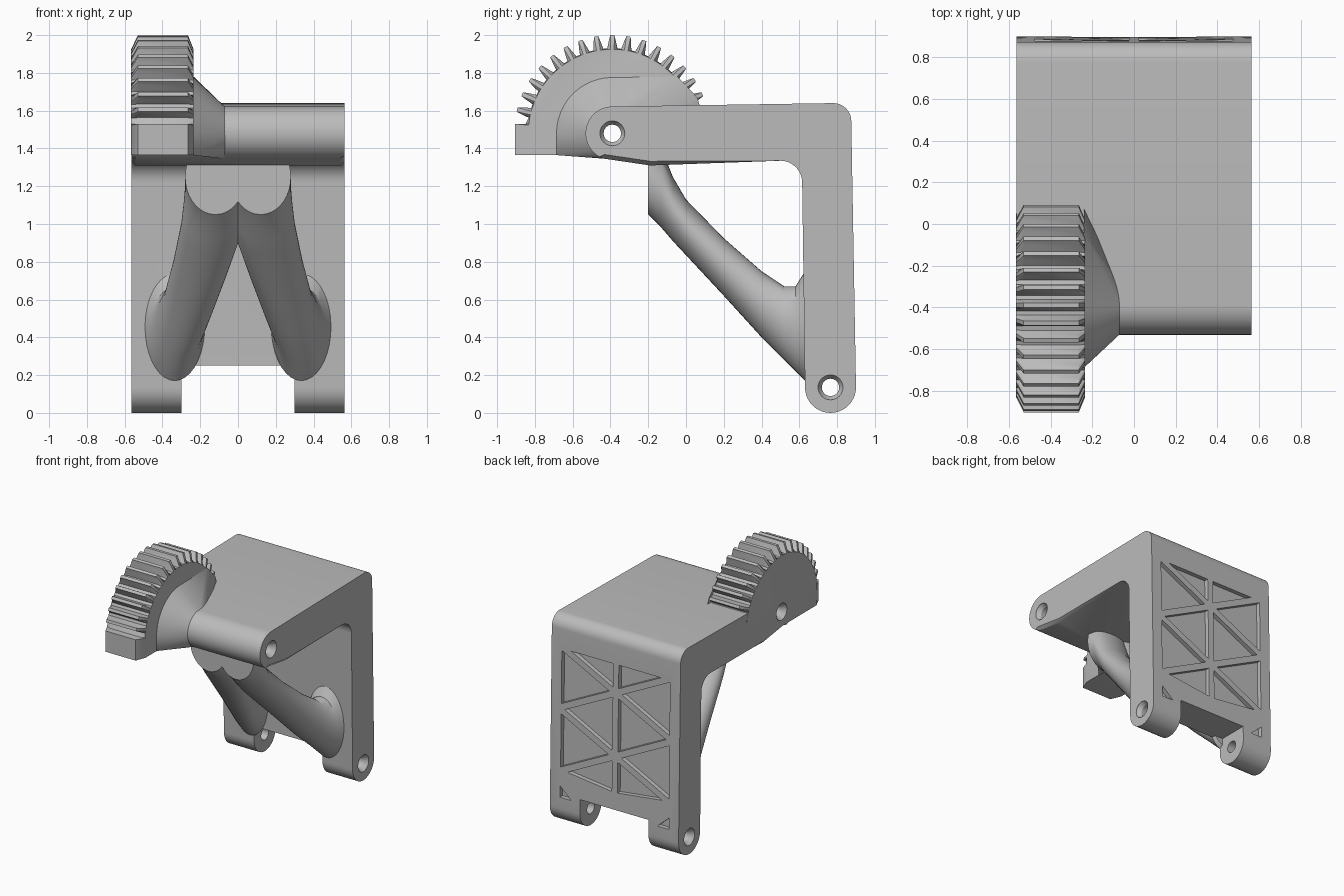
import bpy
import bmesh
from math import cos, sin, radians, hypot, dist
from mathutils import Vector

if "Cube" in bpy.data.objects:
    bpy.data.objects.remove(bpy.data.objects["Cube"], do_unlink=True)

grey = bpy.data.materials.new("light_grey")
grey.use_nodes = True
grey.diffuse_color = (0.5, 0.5, 0.5, 1)
grey.node_tree.nodes["Principled BSDF"].inputs["Base Color"].default_value = (0.5, 0.5, 0.5, 1)

HALF = 0.565                 # half width
PIVOT = (-0.39, 1.48)        # upper hinge axis (y, z)
FOOT = (0.765, 0.135)        # lower hinge axis (y, z)


def arc(centre, r, a0, a1, n):
    angles = [radians(a0 + (a1 - a0) * i / n) for i in range(n + 1)]
    return [(centre[0] + r * cos(a), centre[1] + r * sin(a)) for a in angles]


def at_x(points, x):
    return [(x, y, z) for y, z in points]


def loft(bm, rings):
    """Skin a closed solid through matching rings of points."""
    loops = [[bm.verts.new(p) for p in ring] for ring in rings]
    n = len(loops[0])
    for a, b in zip(loops, loops[1:]):
        for i in range(n):
            j = (i + 1) % n
            bm.faces.new((a[i], a[j], b[j], b[i]))
    return bm.faces.new(loops[0]), bm.faces.new(loops[-1])


def make(name, bm):
    bmesh.ops.recalc_face_normals(bm, faces=bm.faces[:])
    mesh = bpy.data.meshes.new(name)
    bm.to_mesh(mesh)
    bm.free()
    mesh.materials.append(grey)
    obj = bpy.data.objects.new(name, mesh)
    bpy.context.collection.objects.link(obj)
    return obj


def activate(obj):
    bpy.ops.object.select_all(action="DESELECT")
    obj.select_set(True)
    bpy.context.view_layer.objects.active = obj


def cut(obj, cutter):
    mod = obj.modifiers.new("cut", "BOOLEAN")
    mod.operation, mod.solver, mod.object = "DIFFERENCE", "EXACT", cutter
    activate(obj)
    bpy.ops.object.modifier_apply(modifier=mod.name)


# Bracket: L-shaped profile with rounded hinge ends and chamfered sides
profile = (arc(FOOT, 0.135, 180, 360, 20)
           + arc((0.78, 1.545), 0.095, 0, 90, 10)
           + arc(PIVOT, 0.142, 90, 250, 20)
           + [(-0.19, 1.31)]
           + arc((0.5, 1.22), 0.115, 90, 0, 10))
bm = bmesh.new()
caps = loft(bm, [at_x(profile, -HALF), at_x(profile, HALF)])
rim = [e for f in caps for e in f.edges]
bmesh.ops.bevel(bm, geom=rim, offset=0.022, segments=1, affect="EDGES")
bracket = make("bracket", bm)

# Gear sector: teeth with bevelled ends, plus a solid stop block
PITCH, ROOT, TIP = 9.5, 0.45, 0.52
sector = [(-0.35, 1.365), (0.05, 1.5)]
for k in range(-8, 9):
    mid = 90 + k * PITCH
    for off, r in ((-0.36, ROOT), (-0.23, 0.49), (-0.13, TIP),
                   (0.13, TIP), (0.23, 0.49), (0.36, ROOT)):
        sector += arc(PIVOT, r, mid + off * PITCH, 0, 1)[:1]
sector += [(-0.85, 1.53), (-0.905, 1.53), (-0.905, 1.365)]


def clamp(points, limit):
    out = []
    for y, z in points:
        dy, dz = y - PIVOT[0], z - PIVOT[1]
        s = min(1, limit / hypot(dy, dz))
        out.append((PIVOT[0] + dy * s, z if z < 1.4 else PIVOT[1] + dz * s))
    return out


bm = bmesh.new()
face_ring = clamp(sector, 0.445)
loft(bm, [at_x(face_ring, -0.566), at_x(sector, -0.53),
          at_x(sector, -0.265), at_x(face_ring, -0.235)])
gear = make("gear_sector", bm)

# Tapered shoulder between gear and hinge barrel
bm = bmesh.new()
wide = arc(PIVOT, 0.3, 90, 180, 24) + [(-0.69, 1.365), (-0.3, 1.365),
                                       (-0.05, 1.785), (0.06, 1.67), (0.08, 1.6)]
for p in at_x(wide, -0.24) + at_x(arc(PIVOT, 0.137, 0, 352, 44), -0.065):
    bm.verts.new(p)
hull = bmesh.ops.convex_hull(bm, input=bm.verts[:])
junk = {v for v in hull["geom_interior"] if isinstance(v, bmesh.types.BMVert)}
bmesh.ops.delete(bm, geom=list(junk), context="VERTS")
shoulder = make("gear_shoulder", bm)

# Forked strut: (y, centre x, half width, bottom z, top z) of each oval section
sections = [(-0.2, 0.12, 0.16, 1.05, 1.45),
            (-0.13, 0.12, 0.16, 0.98, 1.40),
            (-0.07, 0.13, 0.16, 0.91, 1.25),
            (0, 0.14, 0.162, 0.835, 1.13),
            (0.2, 0.2, 0.145, 0.62, 0.925),
            (0.4, 0.265, 0.13, 0.40, 0.75),
            (0.52, 0.31, 0.13, 0.28, 0.67),
            (0.58, 0.325, 0.14, 0.22, 0.67),
            (0.63, 0.335, 0.16, 0.17, 0.75),
            (0.66, 0.335, 0.16, 0.19, 0.75)]
legs = []
for side, name in ((1, "left_strut_leg"), (-1, "right_strut_leg")):
    bm = bmesh.new()
    rings = []
    for y, cx, rx, low, high in sections:
        oval = arc((0, 0), 1, 0, 350, 35)
        rings.append([(side * (cx + rx * u), y, (low + high) / 2 + (high - low) / 2 * v)
                      for u, v in oval])
    loft(bm, rings)
    legs.append(make(name, bm))

# Hinge holes with countersunk ends
bm = bmesh.new()
for axis in (PIVOT, FOOT):
    steps = ((-0.62, 0.066), (-0.56, 0.066), (-0.53, 0.046),
             (0.53, 0.046), (0.56, 0.066), (0.62, 0.066))
    loft(bm, [at_x(arc(axis, r, 0, 348.75, 31), x) for x, r in steps])
holes = make("hinge_hole_cutter", bm)

# Gap between the feet
bm = bmesh.new()
slot = [(0.4, -0.1), (1.1, -0.1), (1.1, 0.25), (0.4, 0.25)]
loft(bm, [at_x(slot, -0.3), at_x(slot, 0.3)])
gap = make("foot_gap_cutter", bm)

# Triangular pockets on the back, leaving a truss of ribs
bm = bmesh.new()


def back_y(z):
    return 0.9 - 0.0177 * (z - 0.135)


def pocket(tri, rib):
    a, b, c = (Vector(p) for p in tri)
    la, lb, lc = dist(b, c), dist(c, a), dist(a, b)
    centre = (a * la + b * lb + c * lc) / (la + lb + lc)
    area = abs((b - a).cross(c - a)) / 2
    s = 1 - rib * (la + lb + lc) / (2 * area)
    pts = [centre + (p - centre) * s for p in (a, b, c)]
    loft(bm, [[(p.x, back_y(p.y) + d, p.y) for p in pts] for d in (-0.035, 0.05)])


edge_z = (1.42, 0.92, 0.42)
node_z = (1.42, 1.17, 0.67, 0.36)
for s in (1, -1):
    edge = [(s * 0.5, z) for z in edge_z]
    node = [(0, z) for z in node_z]
    for i in range(2):
        pocket((edge[i], edge[i + 1], node[i + 1]), 0.025)
    for i in range(3):
        pocket((edge[i], node[i], node[i + 1]), 0.025)
    pocket(((s * 0.5, 0.36), (s * 0.5, 0.2), (s * 0.32, 0.2)), 0.022)
pockets = make("back_pocket_cutter", bm)

cut(bracket, gap)
cut(bracket, pockets)
for part in (bracket, gear, shoulder):
    cut(part, holes)
for helper in (holes, gap, pockets):
    bpy.data.objects.remove(helper, do_unlink=True)

for part in (bracket, gear, shoulder, *legs):
    activate(part)
    bpy.ops.object.shade_smooth_by_angle(angle=radians(28))
